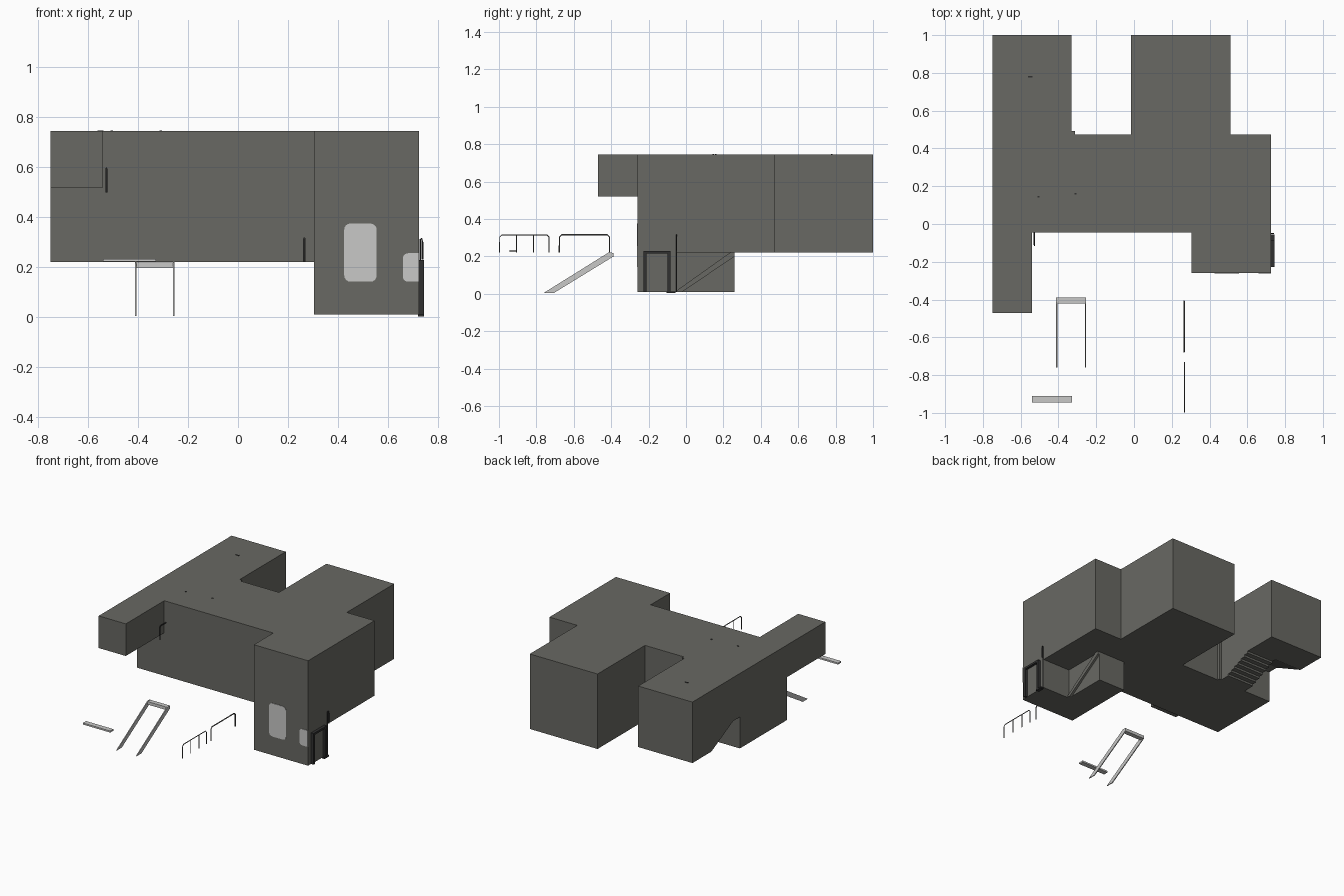
import bpy, bmesh, math
from mathutils import Vector

if "Cube" in bpy.data.objects:
    bpy.data.objects.remove(bpy.data.objects["Cube"])


def material(name, rgb):
    m = bpy.data.materials.new(name)
    m.diffuse_color = (*rgb, 1)
    m.use_nodes = True
    m.node_tree.nodes["Principled BSDF"].inputs["Base Color"].default_value = m.diffuse_color
    return m


WALL = material("wall_grey", (0.14, 0.14, 0.125))
LIGHT = material("light_grey", (0.58, 0.58, 0.57))
RAIL = material("rail_grey", (0.12, 0.12, 0.115))
DARK = material("dark_frame", (0.03, 0.03, 0.03))


def finish(name, bm, mat):
    bmesh.ops.recalc_face_normals(bm, faces=bm.faces)
    me = bpy.data.meshes.new(name)
    bm.to_mesh(me)
    bm.free()
    me.materials.append(mat)
    ob = bpy.data.objects.new(name, me)
    bpy.context.collection.objects.link(ob)
    return ob


def prism(name, pts, vec, mat):
    """Extrude a closed outline along a vector."""
    bm = bmesh.new()
    face = bm.faces.new([bm.verts.new(p) for p in pts])
    res = bmesh.ops.extrude_face_region(bm, geom=[face])
    moved = [v for v in res["geom"] if isinstance(v, bmesh.types.BMVert)]
    bmesh.ops.translate(bm, vec=vec, verts=moved)
    return finish(name, bm, mat)


def plan(name, pts, z0, z1, mat=WALL):
    return prism(name, [(x, y, z0) for x, y in pts], (0, 0, z1 - z0), mat)


def side(name, pts, x0, x1, mat=WALL):
    return prism(name, [(x0, y, z) for y, z in pts], (x1 - x0, 0, 0), mat)


def box(name, x, y, z, mat=WALL):
    return plan(name, [(x[0], y[0]), (x[1], y[0]), (x[1], y[1]), (x[0], y[1])], z[0], z[1], mat)


def tube(name, pts, r=0.004, mat=RAIL):
    cu = bpy.data.curves.new(name, "CURVE")
    cu.dimensions = "3D"
    cu.bevel_depth = r
    cu.bevel_resolution = 1
    cu.use_fill_caps = True
    sp = cu.splines.new("POLY")
    sp.points.add(len(pts) - 1)
    for p, co in zip(sp.points, pts):
        p.co = (*co, 1)
    cu.materials.append(mat)
    ob = bpy.data.objects.new(name, cu)
    bpy.context.collection.objects.link(ob)
    return ob


# upper storey with the wide rear wing and the front tower
plan("main_block", [(-0.75, -0.045), (0.305, -0.045), (0.305, -0.26), (0.725, -0.26),
                    (0.725, 0.475), (0.51, 0.475), (0.51, 1), (-0.015, 1),
                    (-0.015, 0.475), (-0.75, 0.475)], 0.22, 0.745)
box("front_arm", (-0.75, -0.54), (-0.47, -0.045), (0.52, 0.745))

# ground storey, notched for the right-hand stair
plan("ground_block", [(0.305, -0.26), (0.725, -0.26), (0.725, -0.05), (0.51, -0.05),
                      (0.51, 0.26), (0.305, 0.26)], 0.01, 0.22)
side("side_stair_stringer", [(-0.06, 0.01), (-0.02, 0.01), (0.26, 0.2), (0.26, 0.22), (0.235, 0.22)],
     0.51, 0.525)


# rear left stair wing: two flights with stepped undersides meeting at a landing
def stair_profile(y0, z0, y1, z1, steps=7):
    pts = [(0.475, z0)]
    dy, dz = (y1 - y0) / steps, (z1 - z0) / steps
    for i in range(steps):
        pts += [(y0 + dy * i, z0 + dz * i), (y0 + dy * i, z0 + dz * (i + 1))]
    return pts + [(y1, z1), (1, z1), (1, 0.745), (0.475, 0.745)]


side("lower_flight_wing", stair_profile(0.56, 0.22, 0.79, 0.318)[:-4] +
     [(1, 0.318), (1, 0.745), (0.475, 0.745)], -0.54, -0.33)
side("upper_flight_wing", [(0.475, 0.44), (0.55, 0.44), (0.79, 0.318), (1, 0.318),
                           (1, 0.745), (0.475, 0.745)], -0.75, -0.54)
box("corner_post", (-0.33, -0.312), (0.475, 0.492), (0.22, 0.745))


# rounded window plates on the tower front
def window(name, x0, x1, z0, z1, r, round_right=True):
    pts = []
    for cx, cz, a in ((x1 - r, z1 - r, 0), (x0 + r, z1 - r, 90), (x0 + r, z0 + r, 180), (x1 - r, z0 + r, 270)):
        if not round_right and cx > (x0 + x1) / 2:
            pts.append((x1, -0.26, z1 if a == 0 else z0))
            continue
        for k in range(5):
            t = math.radians(a + k * 22.5)
            pts.append((cx + r * math.cos(t), -0.26, cz + r * math.sin(t)))
    prism(name, pts, (0, -0.003, 0), LIGHT)


window("tall_window", 0.425, 0.555, 0.142, 0.375, 0.025)
window("corner_window", 0.66, 0.724, 0.142, 0.256, 0.02, False)

# free-standing stair stringers, landing plate and kerb bar
for i, x in enumerate((-0.412, -0.26)):
    side(f"stair_stringer_{i}", [(-0.76, 0.005), (-0.705, 0.005), (-0.395, 0.195), (-0.395, 0.22), (-0.415, 0.22)],
         x, x + 0.006, LIGHT)
box("landing_plate", (-0.412, -0.254), (-0.42, -0.388), (0.197, 0.218), LIGHT)
box("kerb_bar", (-0.54, -0.328), (-0.945, -0.91), (0.222, 0.233), LIGHT)


# handrails with rounded corners
def handrail(name, x, y0, y1, r):
    c = 0.012
    tube(name, [(x, y0, 0.22), (x, y0, 0.315 - c), (x, y0 + c, 0.315), (x, y1 - c, 0.315),
                (x, y1, 0.315 - c), (x, y1, 0.22)], r)


handrail("front_handrail", 0.268, -0.996, -0.732, 0.003)
handrail("rear_handrail", 0.265, -0.677, -0.409, 0.004)
for i, y in enumerate((-0.905, -0.815)):
    tube(f"handrail_post_{i}", [(0.268, y, 0.22), (0.268, y, 0.315)], 0.003)

# door frame standing off the right side
for i, y in enumerate((-0.228, -0.1)):
    box(f"door_jamb_{i}", (0.725, 0.745), (y, y + 0.016), (0.01, 0.228), DARK)
box("door_head", (0.725, 0.745), (-0.228, -0.084), (0.214, 0.228), DARK)
box("door_panel", (0.725, 0.728), (-0.212, -0.1), (0.01, 0.214), WALL)
box("door_step", (0.72, 0.745), (-0.105, -0.055), (0.003, 0.012), DARK)
tube("side_rail_post", [(0.729, -0.05, 0.01), (0.729, -0.05, 0.31), (0.735, -0.05, 0.315),
                        (0.738, -0.05, 0.3), (0.738, -0.05, 0.23)], 0.0035, DARK)

# wall bracket beside the front arm
tube("wall_bracket", [(-0.527, -0.045, 0.595), (-0.527, -0.105, 0.595),
                      (-0.527, -0.112, 0.585), (-0.527, -0.112, 0.5)], 0.004, DARK)

# small roof caps
for i, (x, y, s) in enumerate(((-0.505, 0.145, 0.005), (-0.31, 0.16, 0.005), (-0.55, 0.78, 0.012))):
    box(f"roof_cap_{i}", (x - s, x + s), (y - 0.004, y + 0.004), (0.744, 0.748), DARK)
